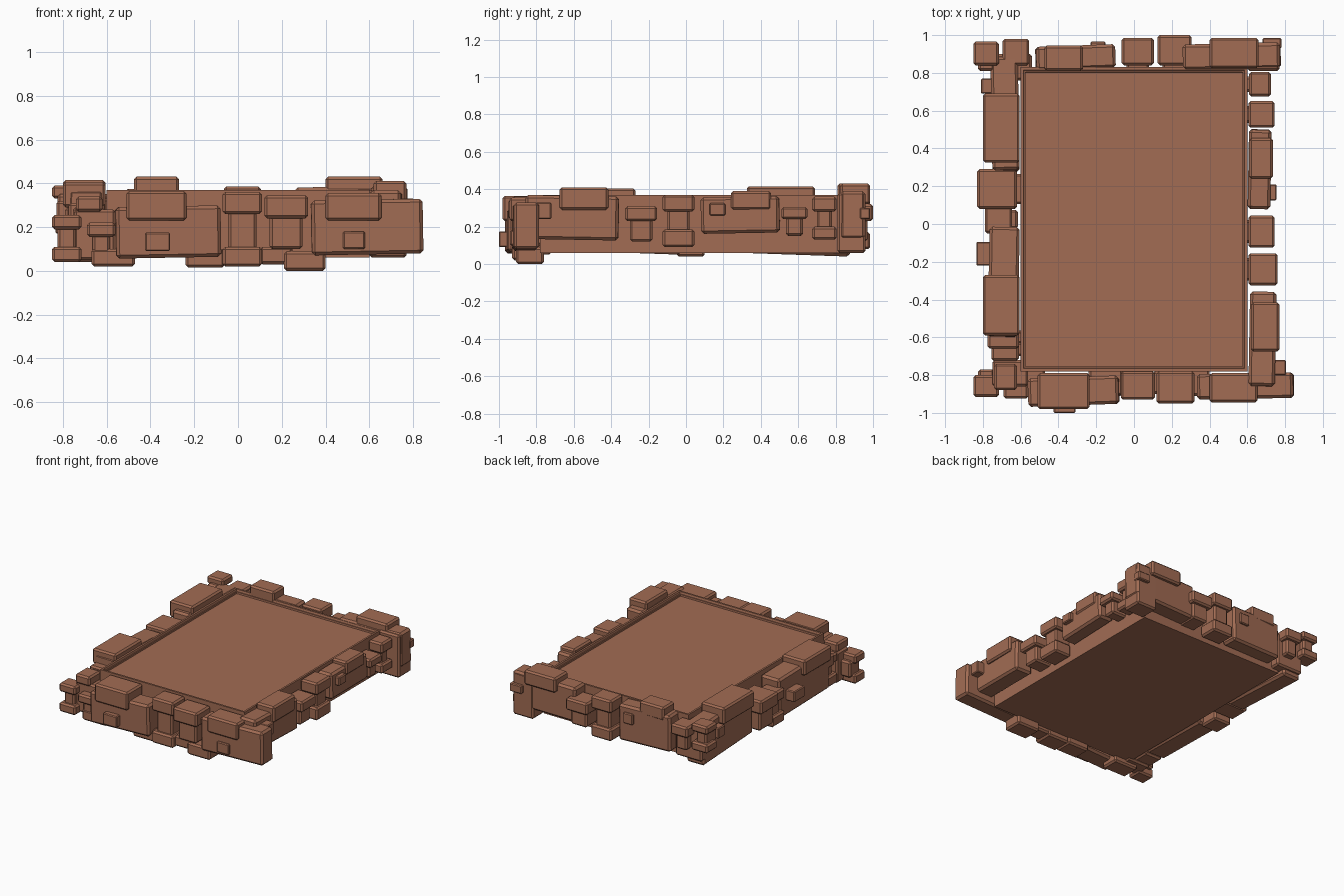
import bpy, bmesh
from math import radians
from mathutils import Euler, Vector, Matrix

if "Cube" in bpy.data.objects:
    bpy.data.objects.remove(bpy.data.objects["Cube"])

clay = bpy.data.materials.new("red_brown_clay")
clay.diffuse_color = (0.36, 0.15, 0.088, 1)
clay.use_nodes = True
clay.node_tree.nodes["Principled BSDF"].inputs["Base Color"].default_value = clay.diffuse_color


def finish(name, bm):
    me = bpy.data.meshes.new(name)
    bm.to_mesh(me)
    bm.free()
    me.materials.append(clay)
    ob = bpy.data.objects.new(name, me)
    bpy.context.collection.objects.link(ob)
    return ob


def block(name, x0, x1, y0, y1, z0, z1, bevel=0.012, tilt=(0, 0, 0)):
    """Chamfered box between two corners, optionally tilted about its centre."""
    bm = bmesh.new()
    bmesh.ops.create_cube(bm, size=1)
    bmesh.ops.scale(bm, verts=bm.verts, vec=(abs(x1 - x0), abs(y1 - y0), abs(z1 - z0)))
    if bevel:
        bmesh.ops.bevel(bm, geom=list(bm.edges), offset=bevel, segments=1,
                        affect='EDGES', profile=0.5)
    rot = Euler([radians(a) for a in tilt]).to_matrix().to_4x4()
    mid = Vector((x0 + x1, y0 + y1, z0 + z1)) / 2
    bmesh.ops.transform(bm, matrix=Matrix.Translation(mid) @ rot, verts=bm.verts)
    return finish(name, bm)


def on_side(side, name, a0, a1, d0, d1, z0, z1, tilt=(0, 0, 0), bevel=0.012):
    """Block on one side: a = range along the side, d = distance range outwards."""
    s = 1 if side in ("right", "back") else -1
    d0, d1 = s * d0, s * d1
    name = side + "_" + name
    if side in ("left", "right"):
        block(name, d0, d1, a0, a1, z0, z1, bevel, tilt)
    else:
        block(name, a0, a1, d0, d1, z0, z1, bevel, tilt)


def stack(side, a0, a1, d0, d1, low, high):
    """Two bricks with a narrower column between them."""
    on_side(side, "stack_top", a0, a1, d0, d1, *high)
    on_side(side, "stack_base", a0, a1, d0, d1, *low)
    on_side(side, "stack_column", a0 + .025, a1 - .025, d0 - .03, d1 - .025,
            low[1] - .02, high[0] + .02)


def tee(side, a0, a1, d0, d1, z0, zm, z1):
    """Cap brick on a narrower post."""
    on_side(side, "tee_cap", a0, a1, d0, d1, zm, z1)
    on_side(side, "tee_post", a0 + .025, a1 - .025, d0 - .03, d1 - .03, z0, zm + .02)


def boulder(side, body, cap, stud, tilt=(0, 0, 0)):
    """Big block with a cap brick and a small stud on its outer face."""
    on_side(side, "boulder", *body, tilt=tilt, bevel=.015)
    on_side(side, "boulder_cap", *cap)
    on_side(side, "boulder_stud", *stud, bevel=.006)


# central slab with a stepped, recessed top panel
bm = bmesh.new()
bmesh.ops.create_cube(bm, size=1)
bmesh.ops.scale(bm, verts=bm.verts, vec=(1.2, 1.61, .31))
bmesh.ops.translate(bm, verts=bm.verts, vec=(0, .025, .215))
bm.faces.ensure_lookup_table()
top = max(bm.faces, key=lambda f: f.calc_center_median().z)
bmesh.ops.inset_region(bm, faces=[top], thickness=.02)
bmesh.ops.inset_region(bm, faces=[top], thickness=.006, depth=-.015)
bmesh.ops.inset_region(bm, faces=[top], thickness=.010)
bmesh.ops.inset_region(bm, faces=[top], thickness=.002, depth=-.012)
finish("slab", bm)

# front side
boulder("front", (-.56, -.08, .81, .96, .06, .295), (-.51, -.235, .79, .98, .23, .365),
        (-.425, -.31, .93, 1.0, .09, .175), tilt=(0, -1, 2))
boulder("front", (.335, .845, .79, .925, .075, .325), (.40, .655, .79, .945, .23, .355),
        (.48, .58, .9, .94, .10, .18), tilt=(0, -1, 1))
stack("front", -.07, .11, .78, .93, (.02, .11), (.26, .36))
tee("front", .12, .32, .78, .95, .10, .24, .345)
for a0, a1, d0, d1, z0, z1 in [
        (.10, .25, .78, .90, .03, .11), (-.24, -.06, .77, .91, .015, .10),
        (.21, .40, .76, .91, 0, .09), (-.67, -.47, .76, .90, .02, .10),
        (-.74, -.62, .74, .88, .27, .34)]:
    on_side("front", "brick", a0, a1, d0, d1, z0, z1)
tee("front", -.69, -.56, .80, .925, .08, .155, .22)
stack("front", -.85, -.715, .80, .915, (.04, .11), (.19, .255))
on_side("front", "corner_filler", -.75, -.56, .72, .86, .05, .28)

# right side
boulder("right", (-.86, -.36, .61, .75, .13, .365), (-.675, -.415, .62, .77, .29, .41),
        (-.80, -.72, .74, .805, .24, .33), tilt=(-1, 0, -1))
boulder("right", (.08, .50, .605, .725, .165, .36), (.24, .455, .61, .735, .29, .39),
        (.125, .21, .70, .755, .26, .325), tilt=(1, 0, -1))
tee("right", -.325, -.155, .605, .76, .12, .23, .31)
stack("right", -.125, .045, .605, .745, (.09, .185), (.28, .37))
tee("right", .51, .65, .605, .745, .15, .24, .305)
stack("right", .675, .805, .61, .725, (.13, .20), (.28, .36))

# back side
boulder("back", (.26, .775, .82, .955, .13, .385), (.40, .66, .825, .985, .32, .43),
        (.68, .78, .93, .985, .24, .30), tilt=(0, -1, 1))
boulder("back", (-.52, -.10, .82, .945, .10, .37), (-.475, -.27, .81, .945, .33, .43),
        (-.23, -.15, .92, .965, .24, .32), tilt=(0, 1, 2))
stack("back", -.065, .105, .84, .985, (.08, .17), (.29, .385))
tee("back", .125, .305, .84, 1.0, .12, .23, .32)
tee("back", -.695, -.555, .84, .98, .16, .27, .35)
stack("back", -.85, -.715, .84, .965, (.19, .255), (.33, .39))
on_side("back", "corner_filler", -.76, -.54, .76, .90, .08, .33)
on_side("back", "end_block", .60, .77, .81, .96, .06, .38)

# left side
boulder("left", (.28, .88, .61, .755, .05, .36), (.325, .69, .605, .80, .29, .415),
        (.69, .77, .74, .81, .22, .30), tilt=(-2, 0, 1))
boulder("left", (-.60, -.02, .61, .77, .06, .36), (-.59, -.27, .605, .80, .29, .405),
        (-.22, -.095, .75, .835, .17, .25), tilt=(-2, 0, -1))
tee("left", .08, .29, .62, .83, .08, .22, .32)
stack("left", -.05, .10, .645, .79, (.04, .12), (.21, .29))
tee("left", -.66, -.54, .61, .775, .10, .22, .31)
stack("left", -.725, -.60, .61, .755, (.06, .14), (.22, .29))
